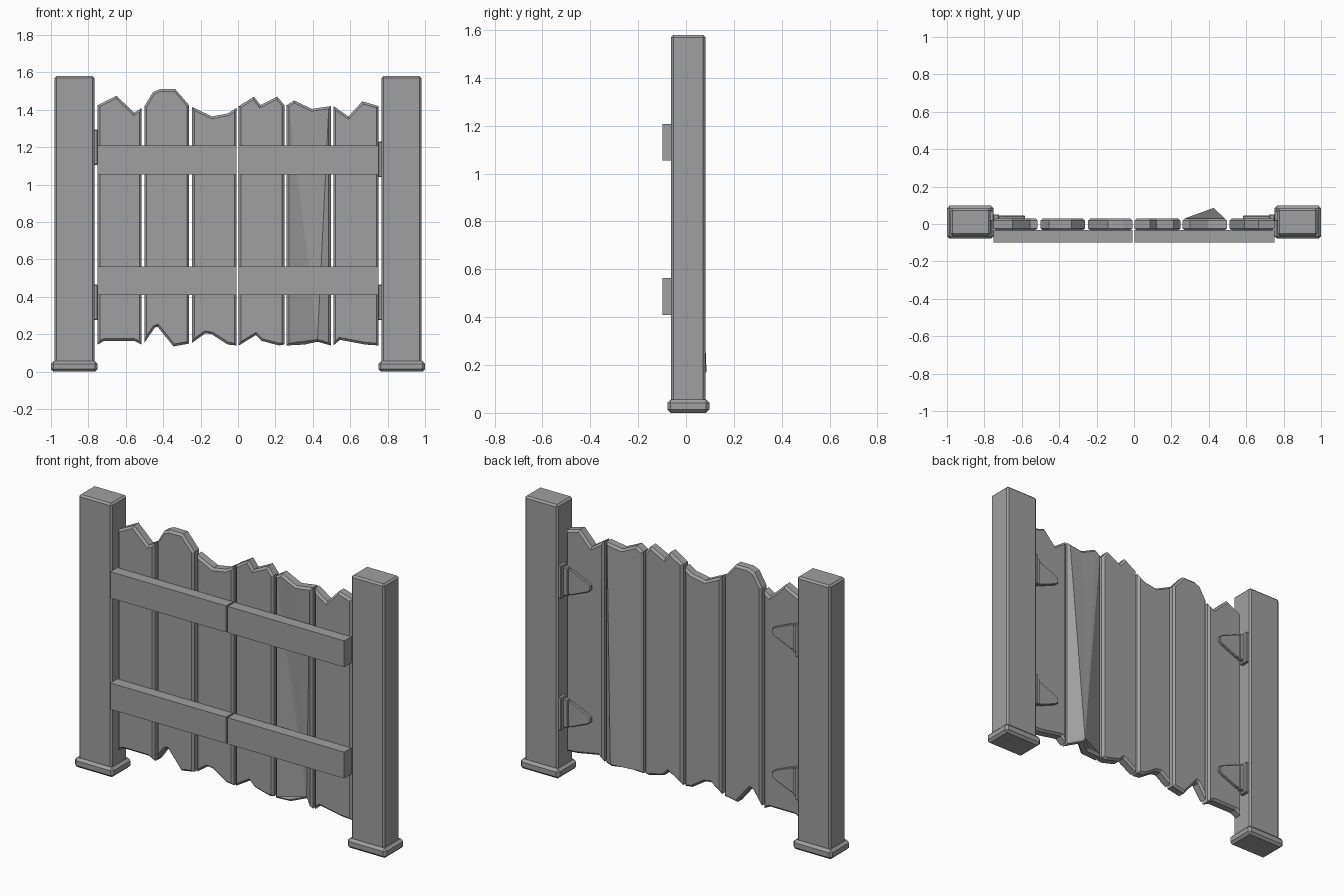
import bpy
import bmesh
from mathutils import Vector

if "Cube" in bpy.data.objects:
    bpy.data.objects.remove(bpy.data.objects["Cube"], do_unlink=True)

# Single grey material
GREY = 0.35
grey = bpy.data.materials.new("plain grey")
grey.use_nodes = True
grey.diffuse_color = (GREY, GREY, GREY, 1)
for node in grey.node_tree.nodes:
    if node.type == "BSDF_PRINCIPLED":
        node.inputs["Base Color"].default_value = (GREY, GREY, GREY, 1)


def finish(name, bm):
    """Turn a bmesh into a named, flat shaded object."""
    bmesh.ops.recalc_face_normals(bm, faces=bm.faces)
    mesh = bpy.data.meshes.new(name)
    bm.to_mesh(mesh)
    bm.free()
    mesh.materials.append(grey)
    obj = bpy.data.objects.new(name, mesh)
    bpy.context.collection.objects.link(obj)
    return obj


def box(name, low, high, bevel=0):
    """Box between two corners, with optional chamfered edges."""
    low, high = Vector(low), Vector(high)
    bm = bmesh.new()
    bmesh.ops.create_cube(bm, size=1)
    for v in bm.verts:
        v.co = (low + high) / 2 + v.co * (high - low)
    if bevel:
        bmesh.ops.bevel(bm, geom=bm.edges[:], offset=bevel, segments=1,
                        affect="EDGES", clamp_overlap=True)
    return finish(name, bm)


def prism(outline, front, back, bevel):
    """Extrude an x-z outline along y and chamfer both rims."""
    bm = bmesh.new()
    face = bm.faces.new([bm.verts.new((x, front, z)) for x, z in outline])
    moved = bmesh.ops.extrude_face_region(bm, geom=[face])["geom"]
    # The source face is kept so that the solid is closed
    for v in moved:
        if isinstance(v, bmesh.types.BMVert):
            v.co.y = back
    if not face.is_valid or len(bm.faces) < len(outline) + 2:
        rim = [v for v in bm.verts if abs(v.co.y - front) < 1e-5]
        edges = [e for e in bm.edges if all(v in rim for v in e.verts)]
        bmesh.ops.contextual_create(bm, geom=edges)
    bmesh.ops.recalc_face_normals(bm, faces=bm.faces)
    rims = [e for e in bm.edges
            if abs(e.verts[0].co.y - e.verts[1].co.y) < 1e-5]
    bmesh.ops.bevel(bm, geom=rims, offset=bevel, segments=1,
                    affect="EDGES", clamp_overlap=True)
    return bm


def warp(bm, x, z, amount):
    """Pull one lower corner backwards, fanning the broad faces from it."""
    near = [v for v in bm.verts
            if abs(v.co.x - x) < 0.03 and abs(v.co.z - z) < 0.04]
    for face in [f for f in bm.faces if len(f.verts) > 6]:
        ring = list(face.verts)
        start = next(i for i, v in enumerate(ring) if v in near)
        ring = ring[start:] + ring[:start]
        bm.faces.remove(face)
        for a, b in zip(ring[1:], ring[2:]):
            bm.faces.new((ring[0], a, b))
    for v in near:
        v.co.y += amount


# Ragged planks: top edge left to right, then bottom edge left to right
planks = [
    ([(-.75, 1.425), (-.65, 1.475), (-.555, 1.385), (-.515, 1.41)],
     [(-.75, .145), (-.715, .165), (-.555, .165), (-.515, .145)]),
    ([(-.5, 1.42), (-.455, 1.495), (-.42, 1.51), (-.335, 1.51), (-.262, 1.425)],
     [(-.5, .155), (-.445, .235), (-.43, .24), (-.345, .135), (-.262, .15)]),
    ([(-.245, 1.415), (-.14, 1.365), (-.055, 1.38), (-.008, 1.41)],
     [(-.245, .155), (-.175, .205), (-.14, .2), (-.055, .145), (-.008, .14)]),
    ([(.004, 1.42), (.085, 1.47), (.12, 1.425), (.21, 1.47), (.248, 1.425)],
     [(.004, .14), (.095, .195), (.125, .165), (.22, .14), (.248, .145)]),
    ([(.26, 1.425), (.3, 1.45), (.395, 1.405), (.497, 1.42)],
     [(.26, .14), (.355, .145), (.425, .16), (.497, .14)]),
    ([(.51, 1.42), (.59, 1.365), (.665, 1.445), (.752, 1.42)],
     [(.51, .14), (.545, .17), (.6, .16), (.68, .145), (.752, .14)]),
]
WARPED = 4
for i, (top, bottom) in enumerate(planks):
    bm = prism(top + bottom[::-1], -.035, .03, .012)
    if i == WARPED:
        warp(bm, *bottom[2], .056)
    finish(f"plank_{i + 1}", bm)

# Cross rails, one pair on each gate leaf
for level, z in (("lower", .41), ("upper", 1.055)):
    box(f"{level}_rail_right", (-.75, -.098, z), (-.008, -.033, z + .153))
    box(f"{level}_rail_left", (.002, -.098, z), (.75, -.033, z + .153))

# Posts with plinths, and the hinges behind the planks
for side, s, upper in (("right", -1, 1.2), ("left", 1, 1.135)):
    def span(a, b):
        return sorted((s * a, s * b))

    x0, x1 = span(.768, .98)
    box(f"{side}_post", (x0, -.062, .02), (x1, .082, 1.58), .01)
    x0, x1 = span(.75, 1)
    box(f"{side}_post_base", (x0, -.078, 0), (x1, .098, .056), .014)
    for level, z in (("lower", .37), ("upper", upper)):
        x0, x1 = span(.75, .772)
        box(f"{side}_{level}_hinge_plate",
            (x0, .015, z - .095), (x1, .072, z + .095), .004)
        x0, x1 = span(.722, .752)
        box(f"{side}_{level}_hinge_leaf",
            (x0, .02, z - .082), (x1, .052, z + .082), .004)
        half = [(.73, .075), (.7, .07), (.6, .028), (.582, .014)]
        outline = [(s * x, z + h) for x, h in half]
        outline += [(s * x, z - h) for x, h in reversed(half)]
        finish(f"{side}_{level}_hinge_strap", prism(outline, .02, .045, .004))
